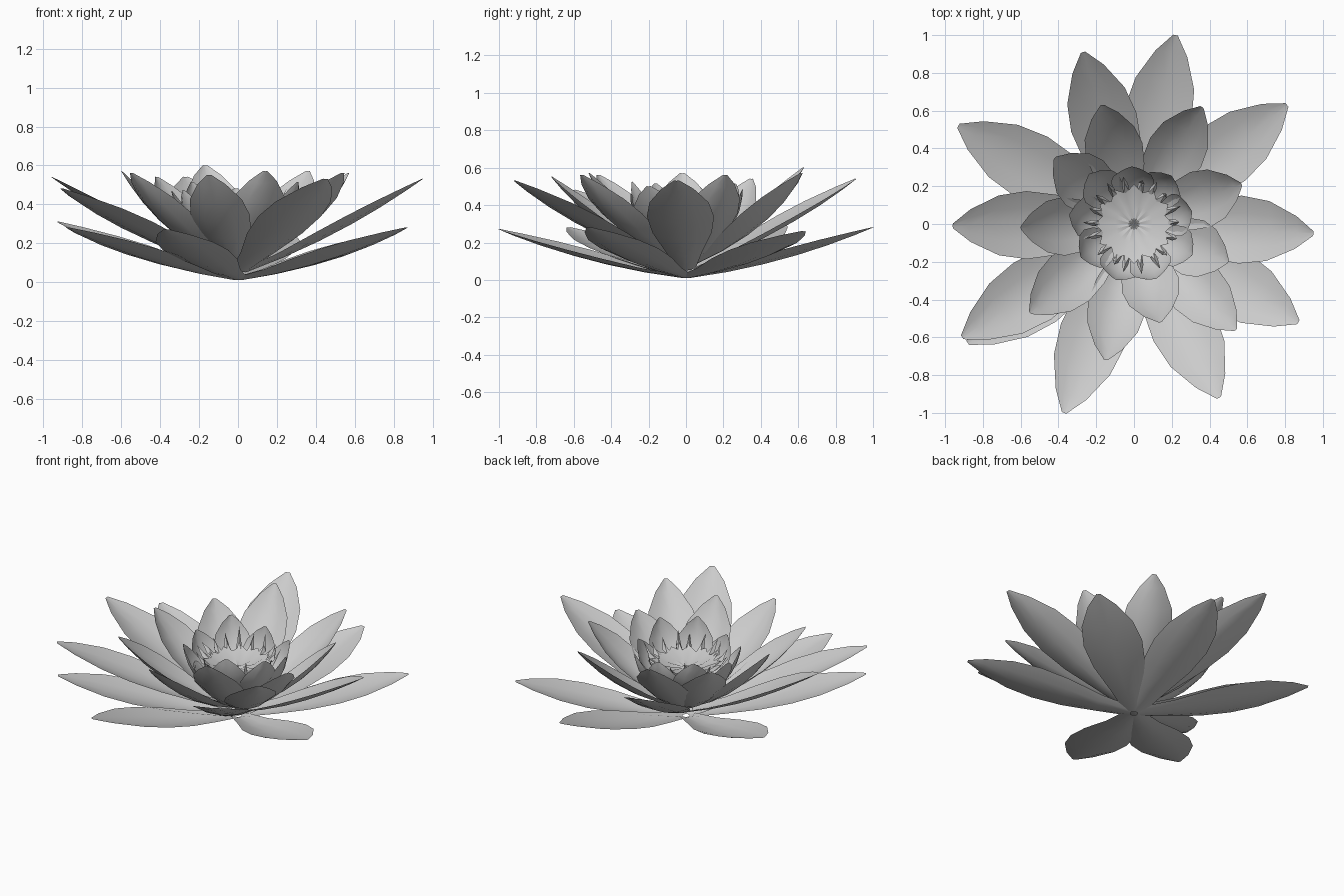
import bpy, math, random
from mathutils import Vector

random.seed(4)
cube = bpy.data.objects.get("Cube")
if cube:
    bpy.data.objects.remove(cube)

grey = bpy.data.materials.new("petal_grey")
grey.use_nodes = True
colour = (0.6, 0.6, 0.6, 1)
grey.diffuse_color = colour
grey.node_tree.nodes["Principled BSDF"].inputs["Base Color"].default_value = colour


def build(name, verts, faces):
    mesh = bpy.data.meshes.new(name)
    mesh.from_pydata(verts, [], faces)
    mesh.materials.append(grey)
    obj = bpy.data.objects.new(name, mesh)
    bpy.context.collection.objects.link(obj)
    bpy.ops.object.select_all(action='DESELECT')
    obj.select_set(True)
    bpy.context.view_layer.objects.active = obj
    bpy.ops.object.shade_smooth_by_angle(angle=math.radians(40))
    return obj


# Half-width of a petal along its length: narrow base, broad middle, pointed tip
OUTLINE = [(0, .3), (.2, .55), (.4, .88), (.58, 1), (.74, .88), (.9, .48), (1, .07)]
COLUMNS = [-1, -.5, 0, .5, 1]


def petal(name, tip, half_width, base, sag, cup):
    """Cupped leaf from near the stem to the tip, bowed down by sag."""
    tip = Vector(tip)
    out = Vector((tip.x, tip.y, 0)).normalized()
    root = out * base[0] + Vector((0, 0, base[1]))
    side = Vector((-out.y, out.x, 0))
    axis = (tip - root).normalized()
    normal = axis.cross(side)
    if normal.z < 0:
        normal.negate()
    verts, faces = [], []
    for t, w in OUTLINE:
        centre = root.lerp(tip, t) - normal * sag * 4 * t * (1 - t)
        for s in COLUMNS:
            lift = cup * w * s * s * (1 - .4 * t)
            verts.append(centre + side * s * w * half_width + normal * lift)
    n = len(COLUMNS)
    for r in range(len(OUTLINE) - 1):
        for c in range(n - 1):
            a = r * n + c
            faces.append((a, a + 1, a + n + 1, a + n))
    return build(name, verts, faces)


# Low ring, lying almost flat
low = [(.22, 1.0, .28), (.81, .63, .26), (.87, -.52, .28),
       (-.37, -1.0, .27), (-.88, -.63, .28), (-.93, .52, .31)]
for i, tip in enumerate(low):
    petal(f"low_petal_{i + 1}", tip, .18, (.02, .01), .035, .05)

# Raised ring of long petals
high = [(.95, -.05, .53), (.45, -.92, .53), (-.91, -.6, .48),
        (-.96, -.01, .54), (-.27, .91, .54)]
for i, tip in enumerate(high):
    petal(f"raised_petal_{i + 1}", tip, .18, (.04, .05), .035, .06)

# Middle ring of shorter upright petals
middle = [(-.17, .63, .6), (.36, .62, .57), (.57, .21, .56), (.5, -.2, .5),
          (.54, -.56, .56), (.14, -.52, .57), (-.15, -.72, .55),
          (-.55, -.47, .56), (-.6, -.02, .57), (-.42, .35, .54)]
for i, tip in enumerate(middle):
    petal(f"middle_petal_{i + 1}", tip, .155, (.05, .08), .06, .07)

# Inner cup around the heart
for i in range(9):
    a = math.tau * (i + .3) / 9
    r = random.uniform(.3, .36)
    tip = (r * math.cos(a), r * math.sin(a), random.uniform(.45, .53))
    petal(f"inner_petal_{i + 1}", tip, .115, (.09, .16), .06, .06)

# Creased heart disc: shallow dish with alternating ridges
RAYS = 24
verts, faces = [(0, 0, .33)], []
for i in range(RAYS):
    a = math.tau * i / RAYS
    for r, z in ((.1, .33), (.17 if i % 2 else .21, .35 if i % 2 else .38)):
        ridge = .012 if i % 2 else 0
        verts.append((r * math.cos(a), r * math.sin(a), z + ridge))
for i in range(RAYS):
    a, b = 1 + 2 * i, 1 + 2 * ((i + 1) % RAYS)
    faces += [(0, a, b), (a, a + 1, b + 1, b)]
build("heart_disc", verts, faces)

# Ring of pointed stamens
for i in range(18):
    a = math.tau * i / 18 + random.uniform(-.07, .07)
    out = Vector((math.cos(a), math.sin(a), 0))
    side = Vector((-out.y, out.x, 0))
    up = Vector((0, 0, 1))
    root = out * .16 + up * .35
    tip = out * random.uniform(.23, .28) + up * random.uniform(.42, .49)
    bend = out * .22 + up * .37
    verts = [root + side * .018, root - side * .018,
             bend + side * .016, bend - side * .016, bend + up * .03, tip]
    faces = [(0, 1, 3, 2), (0, 2, 4), (1, 4, 3), (0, 4, 1),
             (2, 3, 5), (3, 4, 5), (4, 2, 5)]
    build(f"stamen_{i + 1}", verts, faces)
